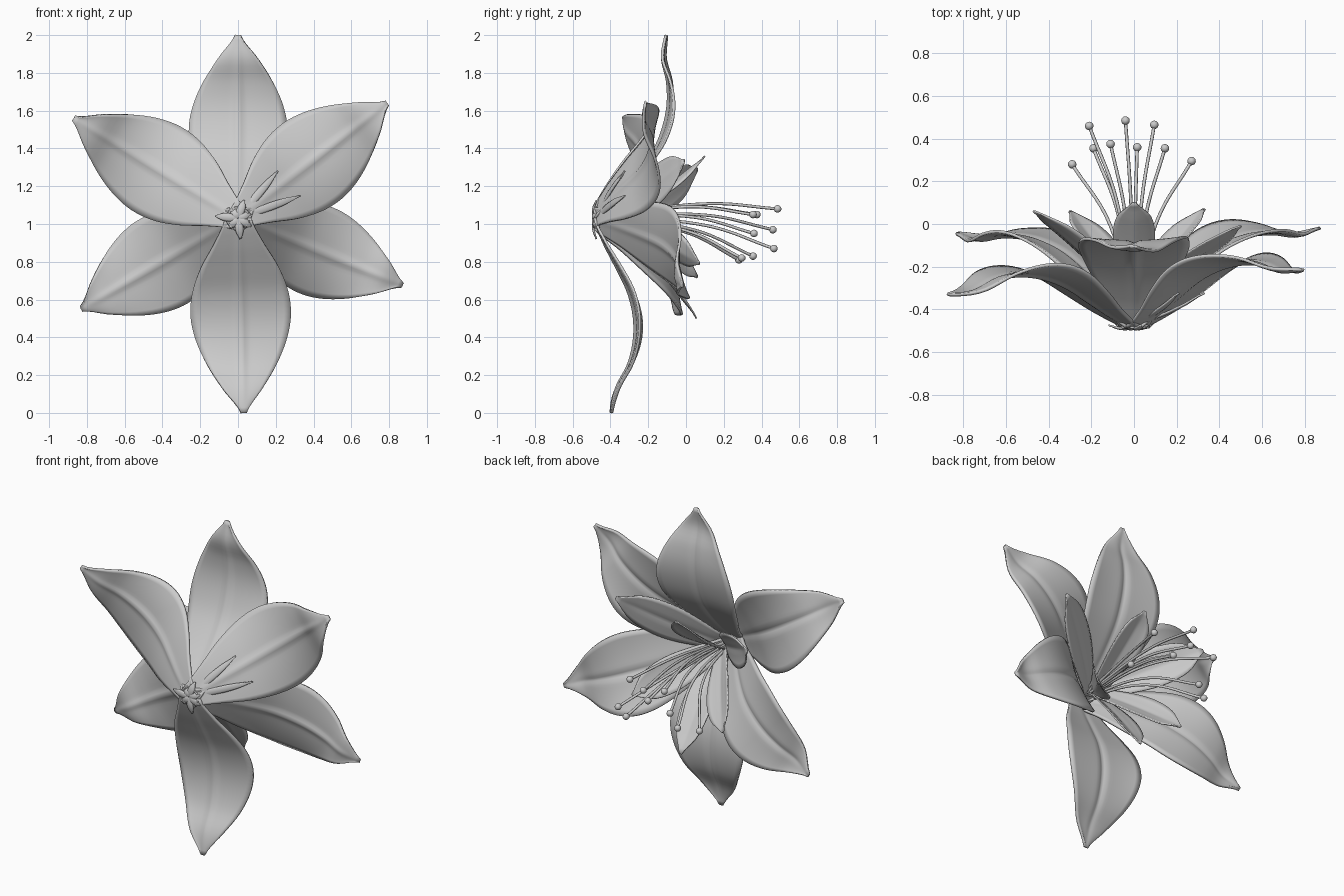
import bpy, bmesh, math
from mathutils import Vector

if "Cube" in bpy.data.objects:
    bpy.data.objects.remove(bpy.data.objects["Cube"], do_unlink=True)

grey = bpy.data.materials.new("soft grey")
grey.use_nodes = True
grey.diffuse_color = (0.6, 0.6, 0.6, 1)
grey.node_tree.nodes["Principled BSDF"].inputs["Base Color"].default_value = (0.6, 0.6, 0.6, 1)

BASE = Vector((0, -0.48, 1.03))


def spline(knots, t):
    """Smooth value at t through evenly spaced knots, t from 0 to 1."""
    n = len(knots) - 1
    i = min(int(t * n), n - 1)
    f = t * n - i
    a, b, c, d = (knots[min(max(i + k, 0), n)] for k in (-1, 0, 1, 2))
    return b + 0.5 * f * (c - a + f * (2*a - 5*b + 4*c - d + f * (3*(b - c) + d - a)))


def finish(obj):
    obj.data.materials.append(grey)
    for p in obj.data.polygons:
        p.use_smooth = True


def petal(name, tip, heights, widths, cup, keel, thick, start=0.0, ripple=0.0, tilt=0.0, rows=36, cols=20):
    """Leaf-shaped sheet from the flower base towards tip (x, z), rising along y."""
    axis = Vector((tip[0], 0, tip[1] - BASE.z))
    length = axis.length
    axis.normalize()
    side = Vector((-axis.z, 0, axis.x))
    widest = max(widths)
    bm = bmesh.new()
    grid = []
    for i in range(rows + 1):
        t = i / rows
        half = max(spline(widths, t), 0.004)
        row = []
        for j in range(cols + 1):
            s = 2 * j / cols - 1
            s = s * (0.55 + 0.45 * abs(s))          # denser around the midrib
            v = s * half
            y = spline(heights, t) + cup * (v / widest) ** 2 + tilt * v / widest
            y -= keel * math.exp(-(v / 0.02) ** 2) * math.sin(math.pi * t)
            y += ripple * s * s * s * math.sin(9 * t) * t
            p = axis * (start + t * (length - start)) + side * v
            row.append(bm.verts.new((p.x, y, BASE.z + p.z)))
        grid.append(row)
    for a, b in zip(grid, grid[1:]):
        for j in range(cols):
            bm.faces.new((a[j], a[j + 1], b[j + 1], b[j]))
    bmesh.ops.recalc_face_normals(bm, faces=bm.faces)
    mesh = bpy.data.meshes.new(name)
    bm.to_mesh(mesh)
    bm.free()
    obj = bpy.data.objects.new(name, mesh)
    bpy.context.collection.objects.link(obj)
    finish(obj)
    mod = obj.modifiers.new("thickness", "SOLIDIFY")
    mod.thickness = thick
    mod.offset = 0


# Large petals: three in the outer whorl, three in the inner whorl
WIDE = [0.07, 0.13, 0.205, 0.253, 0.265, 0.24, 0.185, 0.105, 0.012]
OUTER = [-0.485, -0.43, -0.36, -0.295, -0.262, -0.262, -0.295, -0.365, -0.395]
INNER = [-0.485, -0.36, -0.245, -0.155, -0.105, -0.083, -0.09, -0.12, -0.105]


def lift(heights, tip_y):
    """Bend a height profile increasingly so that it ends at tip_y."""
    n = len(heights) - 1
    return [h + (tip_y - heights[-1]) * (i / n) ** 1.6 for i, h in enumerate(heights)]


for name, tip, heights, tip_y, cup, size, tilt in (
        ("outer_petal_bottom", (0.03, 0.0), OUTER, -0.395, 0.02, 1, 0),
        ("outer_petal_upper_left", (0.79, 1.64), OUTER, -0.215, 0.04, 0.95, 0),
        ("outer_petal_upper_right", (-0.87, 1.56), OUTER, -0.33, 0.04, 0.96, 0),
        ("inner_petal_top", (0.0, 2.0), INNER, -0.105, 0.02, 0.98, 0),
        ("inner_petal_lower_left", (0.87, 0.675), INNER, -0.02, 0.04, 0.91, -0.025),
        ("inner_petal_lower_right", (-0.83, 0.55), INNER, -0.045, 0.03, 0.96, 0.01)):
    petal(name, tip, lift(heights, tip_y), [w * size for w in WIDE], cup, 0.014, 0.014, ripple=0.01, tilt=tilt)

# Small rounded petals lining the throat, flaring towards their tips
NARROW = [0.02, 0.05, 0.08, 0.1, 0.1, 0.075, 0.008]
for i, (x, y, z, size, cup) in enumerate((
        (0.5, -0.01, 1.335, 1.25, 0.0), (0.0, 0.1, 1.36, 0.95, 0.04), (-0.47, 0.06, 1.29, 1.1, 0.03),
        (-0.3, 0.06, 0.72, 1, 0.03), (0.0, 0.055, 0.5, 0.95, 0.02), (0.33, 0.07, 0.79, 1, 0.03))):
    rise = [-0.49 + (y + 0.49) * (k / 6) ** 0.74 for k in range(7)]
    petal(f"small_petal_{i + 1}", (x, z), rise, [w * size for w in NARROW], cup, 0.008, 0.008,
          start=-0.06, rows=20, cols=12)

# Slim bracts at the back, and short uneven ones around the base
SLIM = [0.008, 0.016, 0.02, 0.016, 0.003]
for i, (x, z) in enumerate(((0.21, 1.28), (0.33, 1.15))):
    petal(f"slim_bract_{i + 1}", (x, z), [-0.49, -0.45, -0.417, -0.375, -0.325], SLIM, 0.005, 0, 0.008, rows=12, cols=6)
for i, reach in enumerate((0.07, 0.1, 0.06, 0.12, 0.07, 0.11, 0.08)):
    a = math.radians(20 + i * 360 / 7)
    petal(f"base_bract_{i + 1}", (reach * math.cos(a), BASE.z + reach * math.sin(a)),
          [-0.49, -0.495, -0.49, -0.475], [0.01, 0.02, 0.018, 0.004], 0.006, 0, 0.008, rows=8, cols=6)

# Stamens: filaments that rise together, then arch outwards to round anthers
for i, tip in enumerate((
        (-0.29, 0.28, 0.81), (-0.21, 0.46, 0.97), (-0.19, 0.355, 0.83),
        (-0.11, 0.375, 1.05), (-0.04, 0.485, 1.08), (0.015, 0.36, 0.95),
        (0.095, 0.465, 0.87), (0.145, 0.355, 1.05), (0.27, 0.295, 0.82))):
    tip = Vector(tip)
    d = tip - BASE
    curve = bpy.data.curves.new(f"filament_{i + 1}", "CURVE")
    curve.dimensions = "3D"
    curve.bevel_depth = 0.008
    curve.bevel_resolution = 2
    curve.use_fill_caps = True
    sp = curve.splines.new("BEZIER")
    sp.bezier_points.add(2)
    middle = BASE + Vector((d.x * 0.38, d.y * 0.62, d.z * 0.55 + 0.05))
    for bp, co in zip(sp.bezier_points, (BASE, middle, tip)):
        bp.co = co
        bp.handle_left_type = bp.handle_right_type = "AUTO"
    obj = bpy.data.objects.new(curve.name, curve)
    bpy.context.collection.objects.link(obj)
    curve.materials.append(grey)
    bpy.ops.mesh.primitive_uv_sphere_add(segments=16, ring_count=10, radius=0.02, location=tip)
    anther = bpy.context.object
    anther.name = f"anther_{i + 1}"
    finish(anther)
